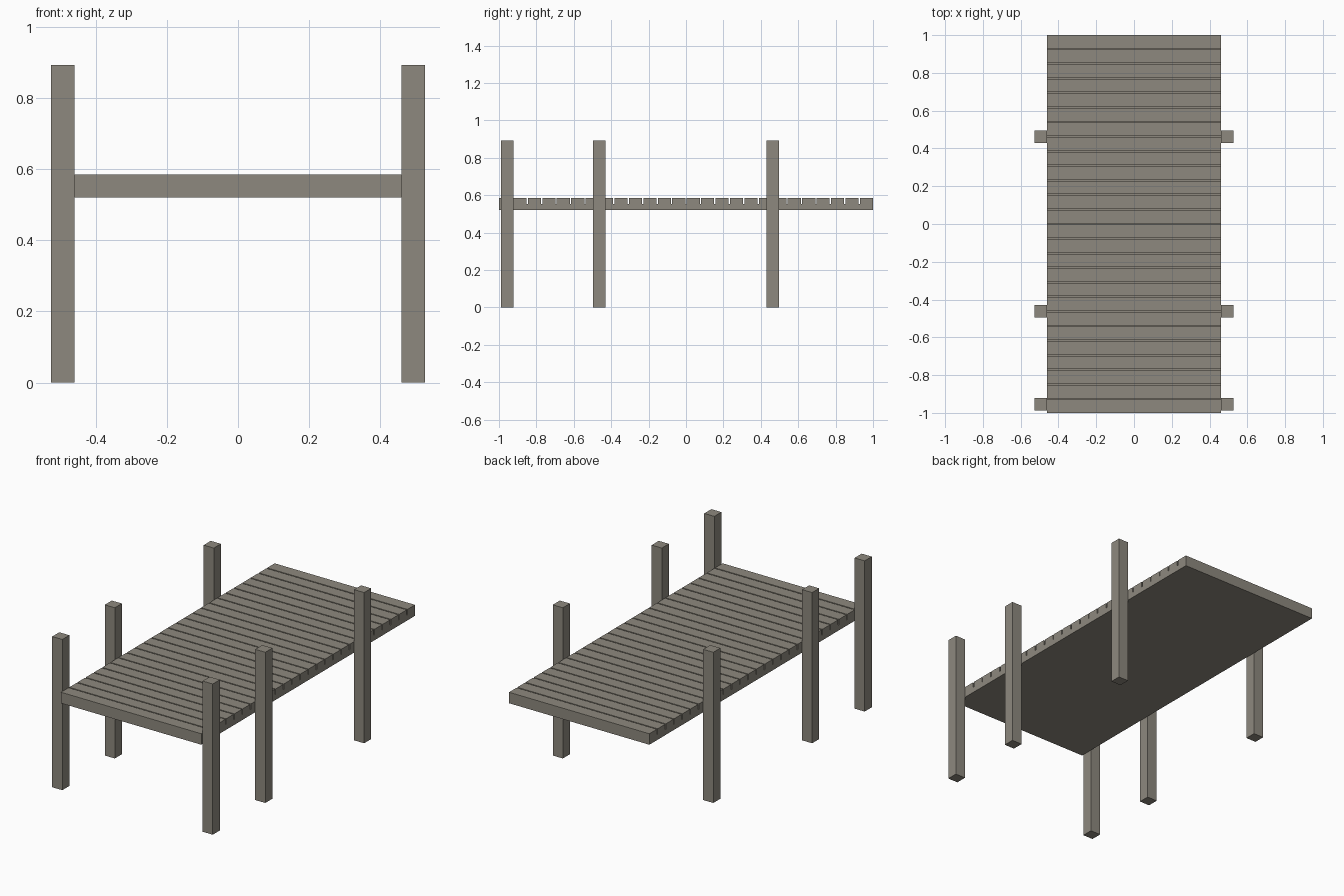
import bpy

cube = bpy.data.objects.get("Cube")
if cube:
    bpy.data.objects.remove(cube, do_unlink=True)

# Weathered timber
wood = bpy.data.materials.new("weathered_wood")
wood.use_nodes = True
color = (0.27, 0.25, 0.21, 1)
wood.diffuse_color = color
wood.node_tree.nodes["Principled BSDF"].inputs["Base Color"].default_value = color


def box(name, center, size):
    bpy.ops.mesh.primitive_cube_add(size=1, location=center)
    obj = bpy.context.object
    obj.name = name
    obj.scale = size
    bpy.ops.object.transform_apply(location=False, rotation=False, scale=True)
    obj.data.materials.append(wood)
    return obj


HALF_WIDTH = 0.46
LENGTH = 2.0
BASE_Z, SEAM_Z, TOP_Z = 0.52, 0.553, 0.585

# Solid lower deck
box("deck_base", (0, 0, (BASE_Z + SEAM_Z) / 2),
    (2 * HALF_WIDTH, LENGTH, SEAM_Z - BASE_Z))

# Evenly spaced planks across the deck
COUNT, GAP = 26, 0.007
plank = (LENGTH - GAP * (COUNT - 1)) / COUNT
for i in range(COUNT):
    y = -LENGTH / 2 + plank / 2 + i * (plank + GAP)
    box(f"plank_{i + 1}", (0, y, (SEAM_Z + TOP_Z) / 2),
        (2 * HALF_WIDTH, plank, TOP_Z - SEAM_Z))

# Square posts in pairs beside the deck
POST, POST_HEIGHT = 0.066, 0.893
for label, y in (("front", -0.955), ("middle", -0.463), ("back", 0.463)):
    for side, sign in (("left", 1), ("right", -1)):
        box(f"{label}_{side}_post",
            (sign * (HALF_WIDTH + POST / 2), y, POST_HEIGHT / 2),
            (POST, POST, POST_HEIGHT))
